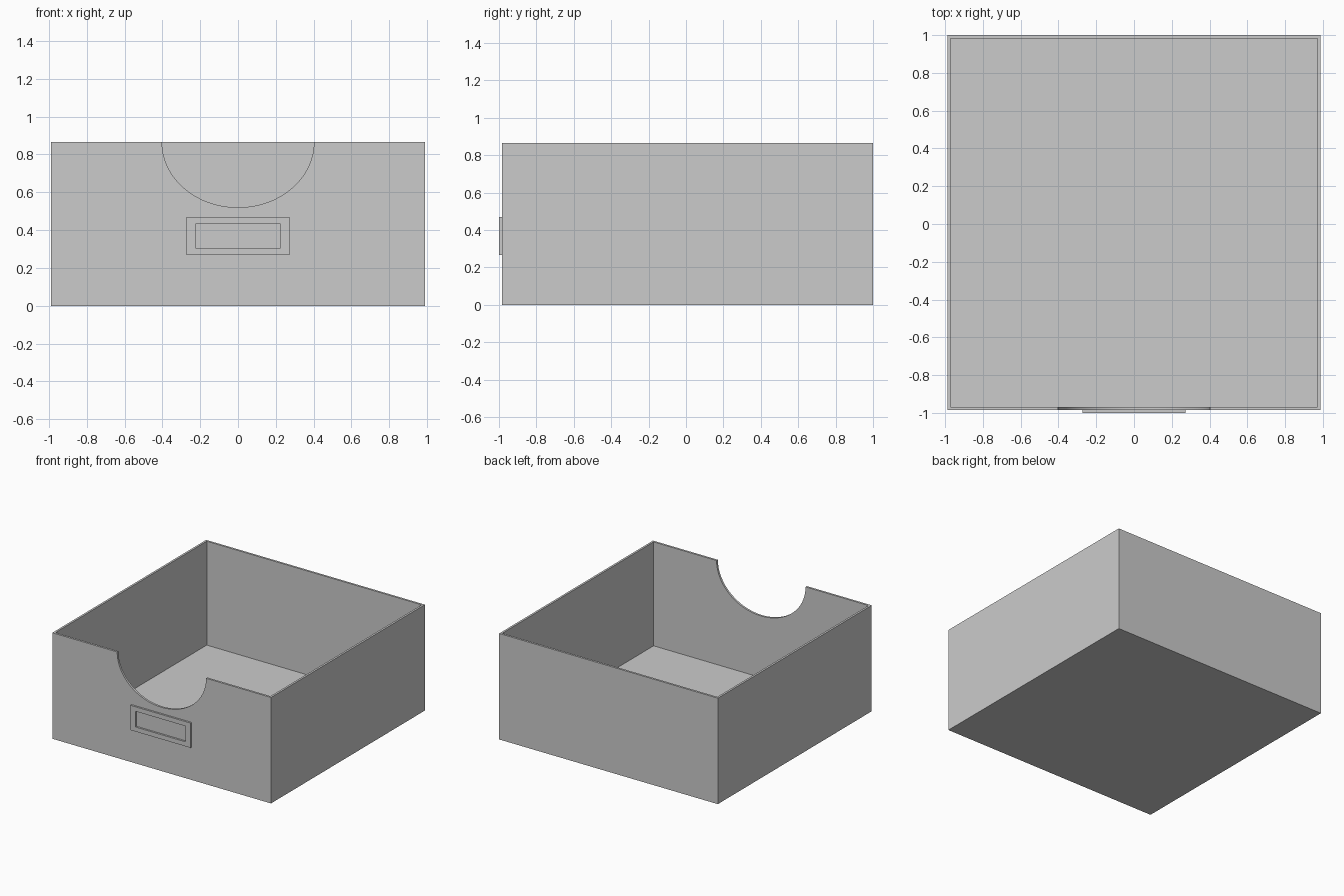
import bpy
import bmesh
from math import cos, sin, pi

cube = bpy.data.objects.get("Cube")
if cube:
    bpy.data.objects.remove(cube, do_unlink=True)

# Overall sizes
HALF_X, FRONT, BACK, HEIGHT = 0.9875, -0.985, 1.0, 0.865
WALL = 0.017
NOTCH_X, NOTCH_Z = 0.402, 0.345

grey = bpy.data.materials.new("plain grey")
grey.use_nodes = True
COLOUR = (0.6, 0.6, 0.6, 1)
grey.diffuse_color = COLOUR
grey.node_tree.nodes["Principled BSDF"].inputs["Base Color"].default_value = COLOUR


def finish(name, bm):
    bmesh.ops.recalc_face_normals(bm, faces=bm.faces)
    mesh = bpy.data.meshes.new(name)
    bm.to_mesh(mesh)
    bm.free()
    mesh.materials.append(grey)
    obj = bpy.data.objects.new(name, mesh)
    bpy.context.collection.objects.link(obj)
    return obj


def add_box(bm, x0, x1, y0, y1, z0, z1):
    verts = bmesh.ops.create_cube(bm, size=1)["verts"]
    bmesh.ops.scale(bm, vec=(x1 - x0, y1 - y0, z1 - z0), verts=verts)
    bmesh.ops.translate(bm, vec=((x0 + x1) / 2, (y0 + y1) / 2, (z0 + z1) / 2), verts=verts)
    return verts


# Open tray: a box whose top face is inset and pushed down to the floor
bm = bmesh.new()
add_box(bm, -HALF_X, HALF_X, FRONT, BACK, 0, HEIGHT)
top = max(bm.faces, key=lambda f: f.calc_center_median().z)
bmesh.ops.inset_region(bm, faces=[top], thickness=WALL, use_even_offset=True)
inner = bmesh.ops.extrude_face_region(bm, geom=[top])["geom"]
bmesh.ops.delete(bm, geom=[top], context="FACES")
bmesh.ops.translate(bm, vec=(0, 0, WALL - HEIGHT),
                    verts=[v for v in inner if isinstance(v, bmesh.types.BMVert)])
tray = finish("tray", bm)

# Rounded hand notch cut through the front wall
bm = bmesh.new()
STEPS = 64
ring = [bm.verts.new((NOTCH_X * cos(2 * pi * i / STEPS), FRONT - 0.1,
                      HEIGHT + NOTCH_Z * sin(2 * pi * i / STEPS))) for i in range(STEPS)]
disc = bm.faces.new(ring)
out = bmesh.ops.extrude_face_region(bm, geom=[disc])["geom"]
bmesh.ops.translate(bm, vec=(0, 0.2, 0),
                    verts=[v for v in out if isinstance(v, bmesh.types.BMVert)])
cutter = finish("notch_cutter", bm)
cutter.hide_render = True

bpy.context.view_layer.objects.active = tray
tray.select_set(True)
cut = tray.modifiers.new("notch", "BOOLEAN")
cut.operation = "DIFFERENCE"
cut.solver = "EXACT"
cut.object = cutter
bpy.ops.object.modifier_apply(modifier=cut.name)
bpy.data.objects.remove(cutter, do_unlink=True)
bpy.ops.object.shade_smooth_by_angle()

# Raised label frame, open in the middle
bm = bmesh.new()
OUT_X, IN_X = 0.272, 0.225
LOW, HIGH, IN_LOW, IN_HIGH = 0.268, 0.47, 0.305, 0.433
loops = []
for y in (-1.0, FRONT):
    for x, z0, z1 in ((OUT_X, LOW, HIGH), (IN_X, IN_LOW, IN_HIGH)):
        loops.append([bm.verts.new(p) for p in
                      ((-x, y, z0), (x, y, z0), (x, y, z1), (-x, y, z1))])
outer_f, inner_f, outer_b, inner_b = loops
for a, b in ((outer_f, inner_f), (inner_f, inner_b), (inner_b, outer_b), (outer_b, outer_f)):
    for i in range(4):
        j = (i + 1) % 4
        bm.faces.new((a[i], a[j], b[j], b[i]))
finish("label_frame", bm)
